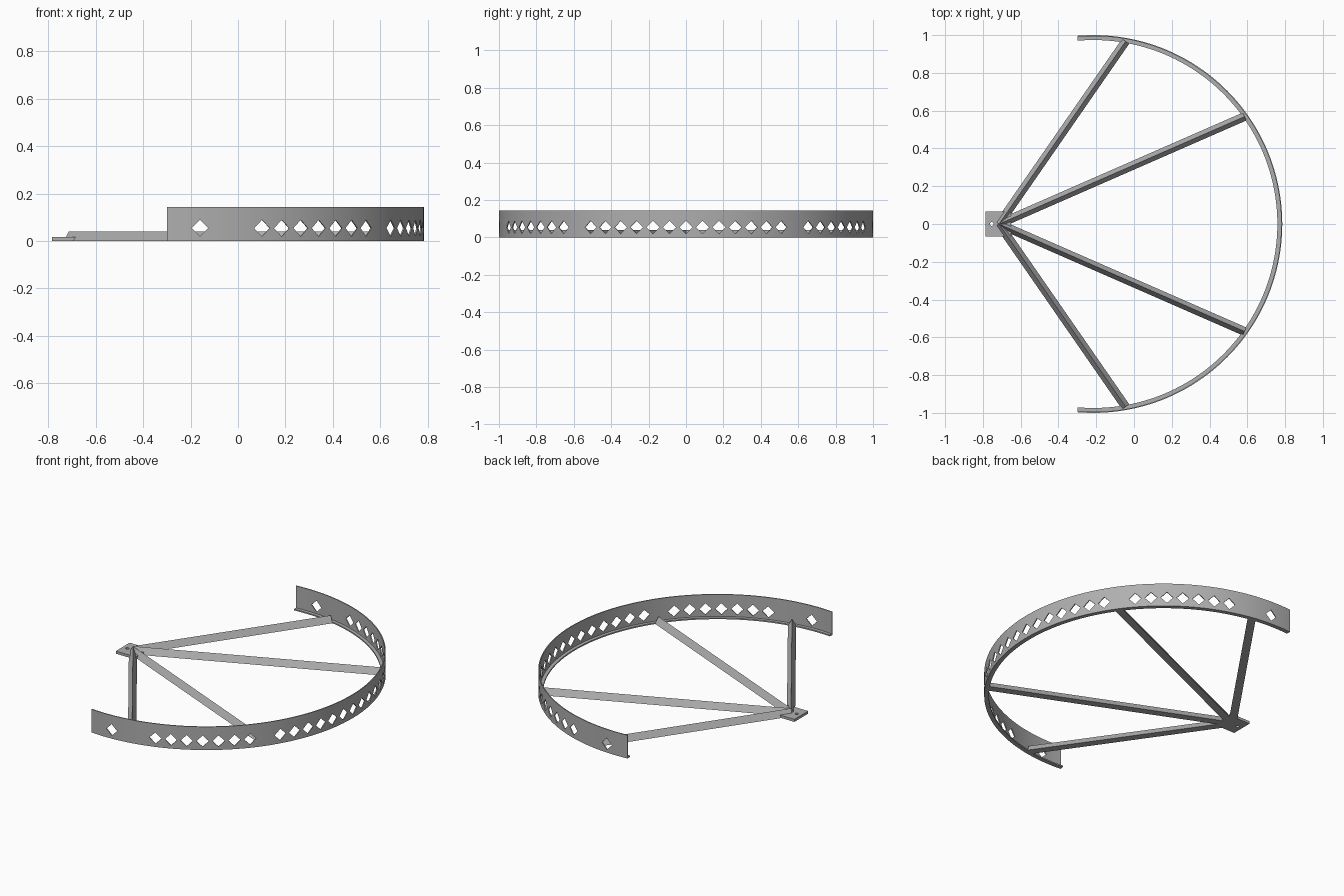
import bpy, bmesh, math
from mathutils import Vector

cube = bpy.data.objects.get("Cube")
if cube:
    bpy.data.objects.remove(cube, do_unlink=True)

steel = bpy.data.materials.new("grey_steel")
steel.use_nodes = True
grey = (0.43, 0.43, 0.43, 1)
steel.diffuse_color = grey
steel.node_tree.nodes["Principled BSDF"].inputs["Base Color"].default_value = grey

CX, R, HEIGHT = -0.215, 1.0, 0.143     # rim centre, radius, height
WALL, LIP, LIP_T = 0.006, 0.026, 0.008
END = math.radians(94.9)
STEP = math.radians(5.11)              # pitch of the diamond holes
HUB = Vector((-0.715, 0, 0))


def rim_point(angle, r, z=0):
    return Vector((CX + r * math.cos(angle), r * math.sin(angle), z))


def loft(name, sections_list):
    """Skin closed strips, each a list of matching cross-sections, and cap both ends."""
    bm = bmesh.new()
    for sections in sections_list:
        rings = [[bm.verts.new(p) for p in s] for s in sections]
        n = len(rings[0])
        for a, b in zip(rings, rings[1:]):
            for i in range(n):
                j = (i + 1) % n
                bm.faces.new((a[i], a[j], b[j], b[i]))
        bm.faces.new(rings[0])
        bm.faces.new(rings[-1])
    bmesh.ops.recalc_face_normals(bm, faces=bm.faces)
    mesh = bpy.data.meshes.new(name)
    bm.to_mesh(mesh)
    bm.free()
    obj = bpy.data.objects.new(name, mesh)
    bpy.context.collection.objects.link(obj)
    mesh.materials.append(steel)
    return obj


def activate(obj):
    bpy.ops.object.select_all(action='DESELECT')
    obj.select_set(True)
    bpy.context.view_layer.objects.active = obj


def cut(obj, cutter):
    mod = obj.modifiers.new("holes", 'BOOLEAN')
    mod.operation, mod.solver, mod.object = 'DIFFERENCE', 'EXACT', cutter
    activate(obj)
    bpy.ops.object.modifier_apply(modifier=mod.name)
    bpy.data.objects.remove(cutter, do_unlink=True)


# Curved rim: thin wall with an inward lip along the bottom
profile = [(R, 0), (R, HEIGHT), (R - WALL, HEIGHT), (R - WALL, LIP_T),
           (R - LIP, LIP_T), (R - LIP, 0)]
SEGS = 110
angles = [END * (2 * i / SEGS - 1) for i in range(SEGS + 1)]
rim = loft("rim", [[[rim_point(a, r, z) for r, z in profile] for a in angles]])

# Diamond holes, leaving gaps where the struts meet the rim
slots = [*range(7), *range(8, 15), 17]
slots = sorted({s * k for s in slots for k in (1, -1)})
HALF, HOLE_Z = 0.035, 0.054
diamonds = []
for s in slots:
    a = s * STEP
    side = Vector((-math.sin(a), math.cos(a), 0)) * HALF
    up = Vector((0, 0, HALF))
    diamonds.append([[rim_point(a, r, HOLE_Z) + d for d in (side, up, -side, -up)]
                     for r in (R - 0.05, R + 0.05)])
cut(rim, loft("hole_cutter", diamonds))
activate(rim)
bpy.ops.object.shade_smooth_by_angle(angle=math.radians(30))

# Triangular struts fanning from the hub to the rim
for name, deg in (("back_strut", 80), ("back_middle_strut", 35.4),
                  ("front_middle_strut", -35.4), ("front_strut", -80)):
    tip = rim_point(math.radians(deg), 0.982)
    along = (tip - HUB).normalized()
    side = Vector((-along.y, along.x, 0)) * 0.023
    triangle = (side, -side, Vector((0, 0, 0.039)))
    loft(name, [[[p + d for d in triangle] for p in (HUB, tip)]])

# Square hub plate with a pivot hole
corners = ((-0.785, -0.067), (-0.65, -0.067), (-0.65, 0.067), (-0.785, 0.067))
plate = loft("hub_plate", [[[(x, y, z) for x, y in corners] for z in (0, 0.016)]])
circle = [math.tau * i / 16 for i in range(16)]
cut(plate, loft("pivot_cutter", [[[(-0.753 + 0.01 * math.cos(a), 0.01 * math.sin(a), z)
                                   for a in circle] for z in (-0.05, 0.05)]]))
